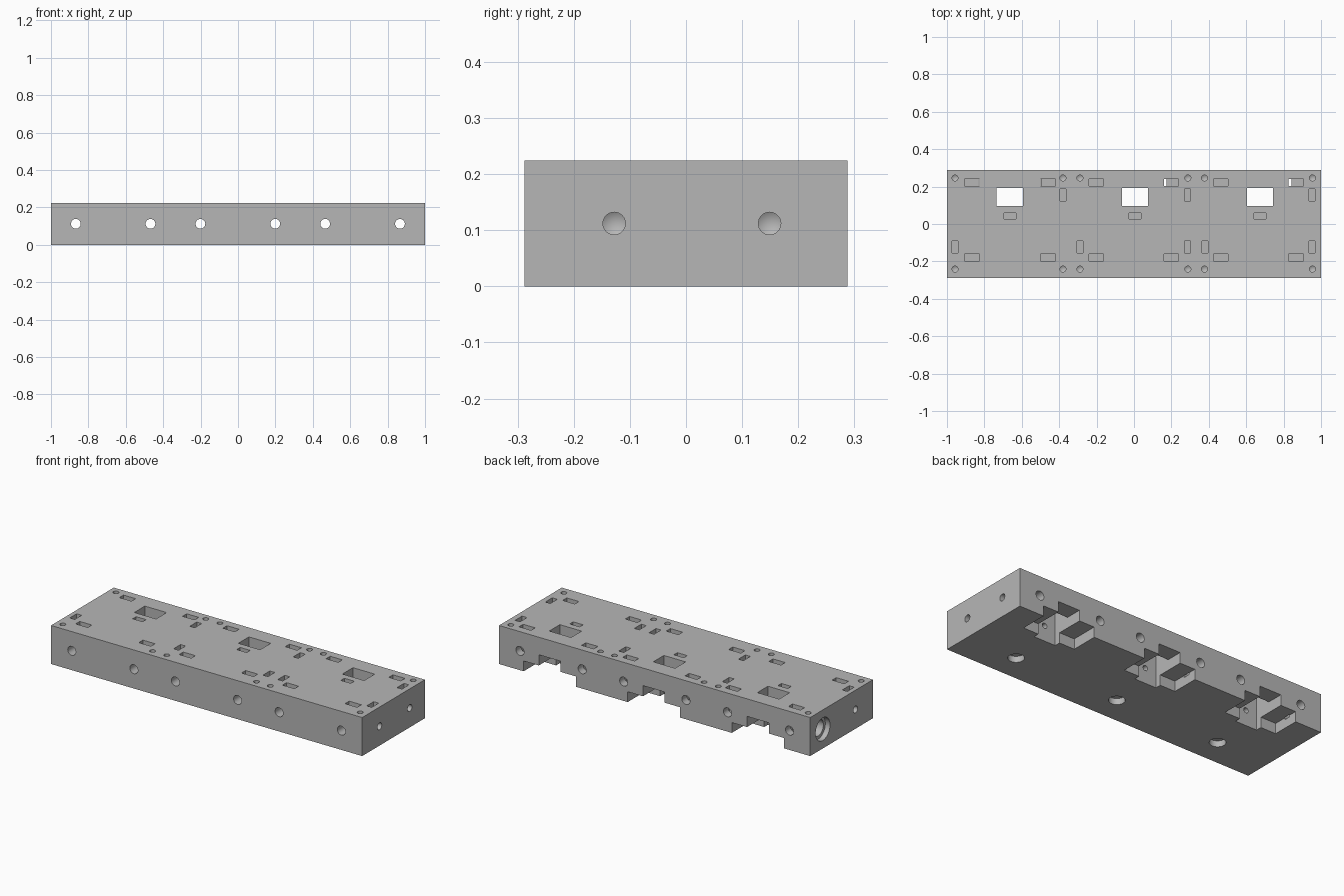
import bpy, bmesh, math
from mathutils import Matrix, Vector

cube = bpy.data.objects.get("Cube")
if cube:
    bpy.data.objects.remove(cube, do_unlink=True)

H = 0.224          # block height
YB = 0.288         # half depth
MID = H / 2
scene = bpy.context.scene

steel = bpy.data.materials.new("grey_metal")
steel.use_nodes = True
steel.diffuse_color = (0.47, 0.47, 0.47, 1)
steel.node_tree.nodes["Principled BSDF"].inputs["Base Color"].default_value = (0.47, 0.47, 0.47, 1)

cutters = bpy.data.collections.new("cutters")
scene.collection.children.link(cutters)


def to_object(bm, name, collection):
    bmesh.ops.recalc_face_normals(bm, faces=bm.faces)
    mesh = bpy.data.meshes.new(name)
    bm.to_mesh(mesh)
    bm.free()
    mesh.materials.append(steel)
    obj = bpy.data.objects.new(name, mesh)
    collection.objects.link(obj)
    return obj


def box(name, x0, x1, y0, y1, z0, z1, collection=cutters):
    bm = bmesh.new()
    bmesh.ops.create_cube(bm, size=1)
    for v in bm.verts:
        v.co = Vector(((x0 + x1) / 2 + v.co.x * (x1 - x0),
                       (y0 + y1) / 2 + v.co.y * (y1 - y0),
                       (z0 + z1) / 2 + v.co.z * (z1 - z0)))
    obj = to_object(bm, name, collection)
    obj.hide_render = collection is cutters
    return obj


def drill(name, start, direction, r, depth, tip=0.0):
    """Round hole from a surface point inward, with an optional conical bottom."""
    d = Vector(direction)
    over = 0.02
    length = depth + over
    bm = bmesh.new()
    bmesh.ops.create_cone(bm, cap_ends=True, cap_tris=True, segments=32,
                          radius1=r, radius2=r, depth=length)
    for v in bm.verts:
        if v.co.xy.length < r / 2 and v.co.z > 0:
            v.co.z += tip
    centre = Vector(start) + d * (length / 2 - over)
    turn = d.to_track_quat('Z', 'Y').to_matrix().to_4x4()
    bmesh.ops.transform(bm, matrix=Matrix.Translation(centre) @ turn, verts=bm.verts)
    to_object(bm, name, cutters).hide_render = True


# Main block
block = box("base_block", -1, 1, -YB, YB, 0, H, scene.collection)

# Cross holes from front to back
for x in (-0.867, -0.468, -0.201, 0.199, 0.466, 0.866):
    drill("cross_hole", (x, -YB, MID), (0, 1, 0), 0.026, 2 * YB + 0.02)

# Blind holes in the ends, and the stepped port
for y in (-0.128, 0.149):
    drill("end_hole", (1, y, MID), (-1, 0, 0), 0.02, 0.08, 0.012)
drill("end_hole", (-1, -0.128, MID), (1, 0, 0), 0.02, 0.08, 0.012)
drill("port_counterbore", (-1, 0.172, MID), (1, 0, 0), 0.066, 0.03)
drill("port_bore", (-1, 0.172, MID), (1, 0, 0), 0.048, 0.08)

# Three stations: rear notch, window, wall hole, slot and round pocket below
for c in (-0.664, 0.005, 0.674):
    box("wide_notch", c - 0.168, c + 0.168, 0.13, 0.32, -0.03, 0.06)
    box("tall_notch", c - 0.07, c + 0.07, 0.096, 0.33, -0.04, 0.122)
    box("window", c - 0.07, c + 0.07, 0.096, 0.193, -0.05, 0.26)
    drill("wall_hole", (c, 0.096, 0.09), (0, -1, 0), 0.015, 0.1)
    drill("round_pocket", (c, -0.13, 0), (0, 0, 1), 0.043, 0.035)
    box("centre_slot", c - 0.032, c + 0.032, 0.027, 0.059, 0.15, 0.26)

# Long slots in two rows
for x in (-0.866, -0.46, -0.201, 0.2, 0.463, 0.866):
    for y in (0.222, -0.179):
        box("long_slot", x - 0.039, x + 0.039, y - 0.019, y + 0.019, 0.05, 0.26)

# Cross slots
for y, xs in ((0.155, (-0.38, 0.285, 0.952)),
              (-0.123, (-0.957, -0.289, 0.285, 0.38, 0.952))):
    for x in xs:
        box("cross_slot", x - 0.016, x + 0.016, y - 0.032, y + 0.032, 0.15, 0.26)

# Blind screw holes in the top
for x in (-0.957, -0.38, -0.289, 0.288, 0.377, 0.954):
    for y in (0.246, -0.241):
        drill("screw_hole", (x, y, H), (0, 0, -1), 0.016, 0.07, 0.01)

# Cut everything out in one pass, then drop the cutters
mod = block.modifiers.new("cuts", 'BOOLEAN')
mod.operation = 'DIFFERENCE'
mod.solver = 'EXACT'
mod.operand_type = 'COLLECTION'
mod.collection = cutters
bpy.context.view_layer.update()
graph = bpy.context.evaluated_depsgraph_get()
result = bpy.data.meshes.new_from_object(block.evaluated_get(graph))
block.modifiers.clear()
block.data = result
for obj in list(cutters.objects):
    bpy.data.objects.remove(obj, do_unlink=True)
bpy.data.collections.remove(cutters)
result.materials.clear()
result.materials.append(steel)
for p in result.polygons:
    p.material_index = 0

# Smooth bores with sharp rims
bpy.ops.object.select_all(action='DESELECT')
block.select_set(True)
bpy.context.view_layer.objects.active = block
bpy.ops.object.shade_smooth_by_angle(angle=math.radians(25))
